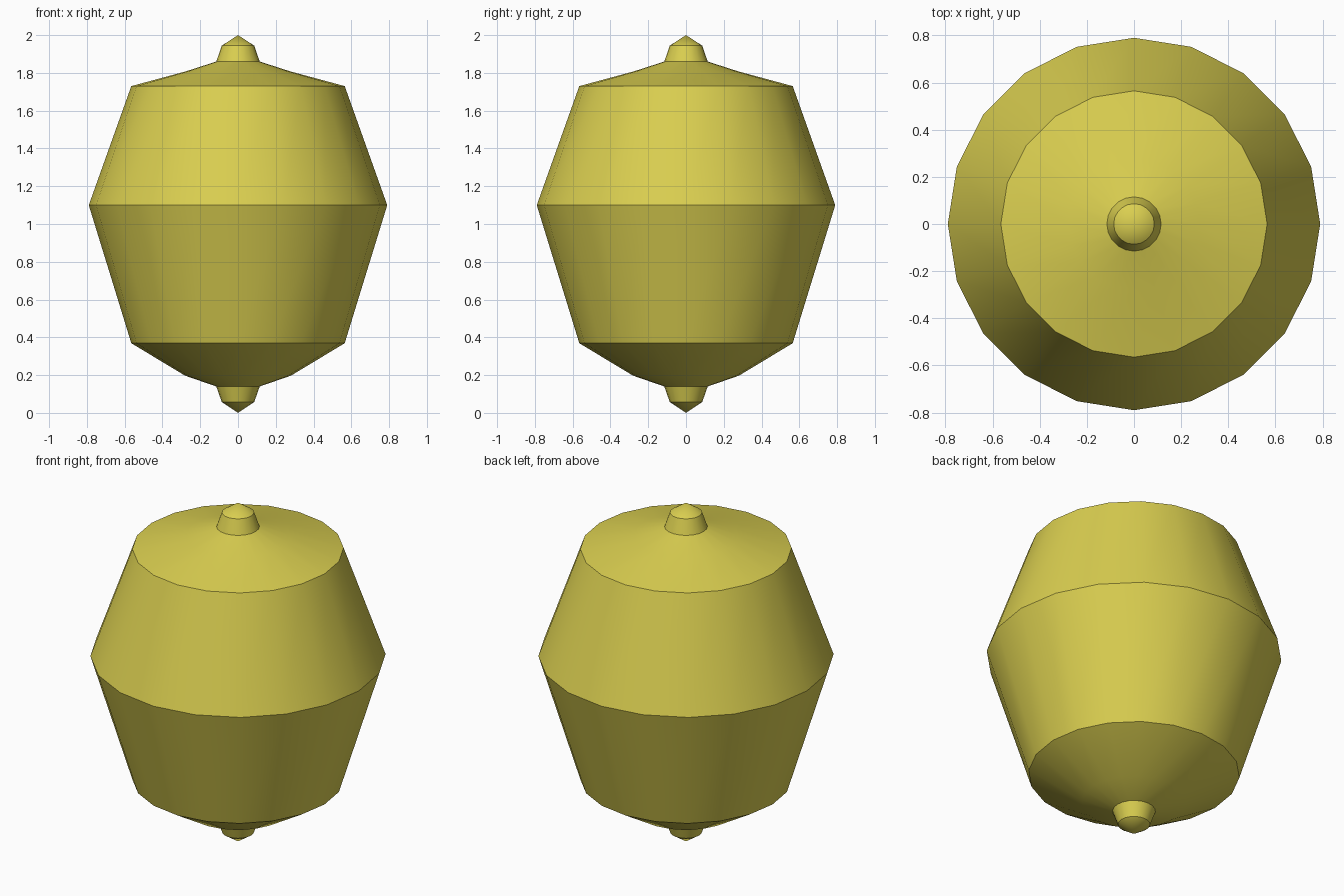
import bpy, bmesh, math

if "Cube" in bpy.data.objects:
    bpy.data.objects.remove(bpy.data.objects["Cube"])

SIDES = 20

# one yellow paint for everything
paint = bpy.data.materials.new("mustard_yellow")
paint.diffuse_color = (0.70, 0.62, 0.08, 1)
paint.use_nodes = True
paint.node_tree.nodes["Principled BSDF"].inputs["Base Color"].default_value = paint.diffuse_color


def lathe(name, profile):
    """Spin a (radius, height) profile about z; zero radius ends become points."""
    bm = bmesh.new()
    rings = []
    for r, z in profile:
        if r == 0:
            rings.append([bm.verts.new((0, 0, z))] * SIDES)
        else:
            rings.append([bm.verts.new((r * math.cos(math.tau * i / SIDES),
                                        r * math.sin(math.tau * i / SIDES), z))
                          for i in range(SIDES)])
    for a, b in zip(rings, rings[1:]):
        for i in range(SIDES):
            j = (i + 1) % SIDES
            bm.faces.new(list(dict.fromkeys((a[i], a[j], b[j], b[i]))))
    bmesh.ops.recalc_face_normals(bm, faces=bm.faces)
    mesh = bpy.data.meshes.new(name)
    bm.to_mesh(mesh)
    bm.free()
    mesh.materials.append(paint)
    ob = bpy.data.objects.new(name, mesh)
    bpy.context.collection.objects.link(ob)
    bpy.ops.object.select_all(action='DESELECT')
    ob.select_set(True)
    bpy.context.view_layer.objects.active = ob
    bpy.ops.object.shade_smooth_by_angle(angle=math.radians(30))
    return ob


# barrel body with shallow end caps and a pointed knob at each end, one closed shell
lathe("lantern_body", [
    (0, 0), (0.086, 0.058), (0.115, 0.14),              # lower knob
    (0.28, 0.197), (0.565, 0.369),                      # lower cap
    (0.79, 1.10), (0.565, 1.73),                        # barrel
    (0.28, 1.807), (0.115, 1.86),                       # upper cap
    (0.086, 1.944), (0, 2.0),                           # upper knob
])
